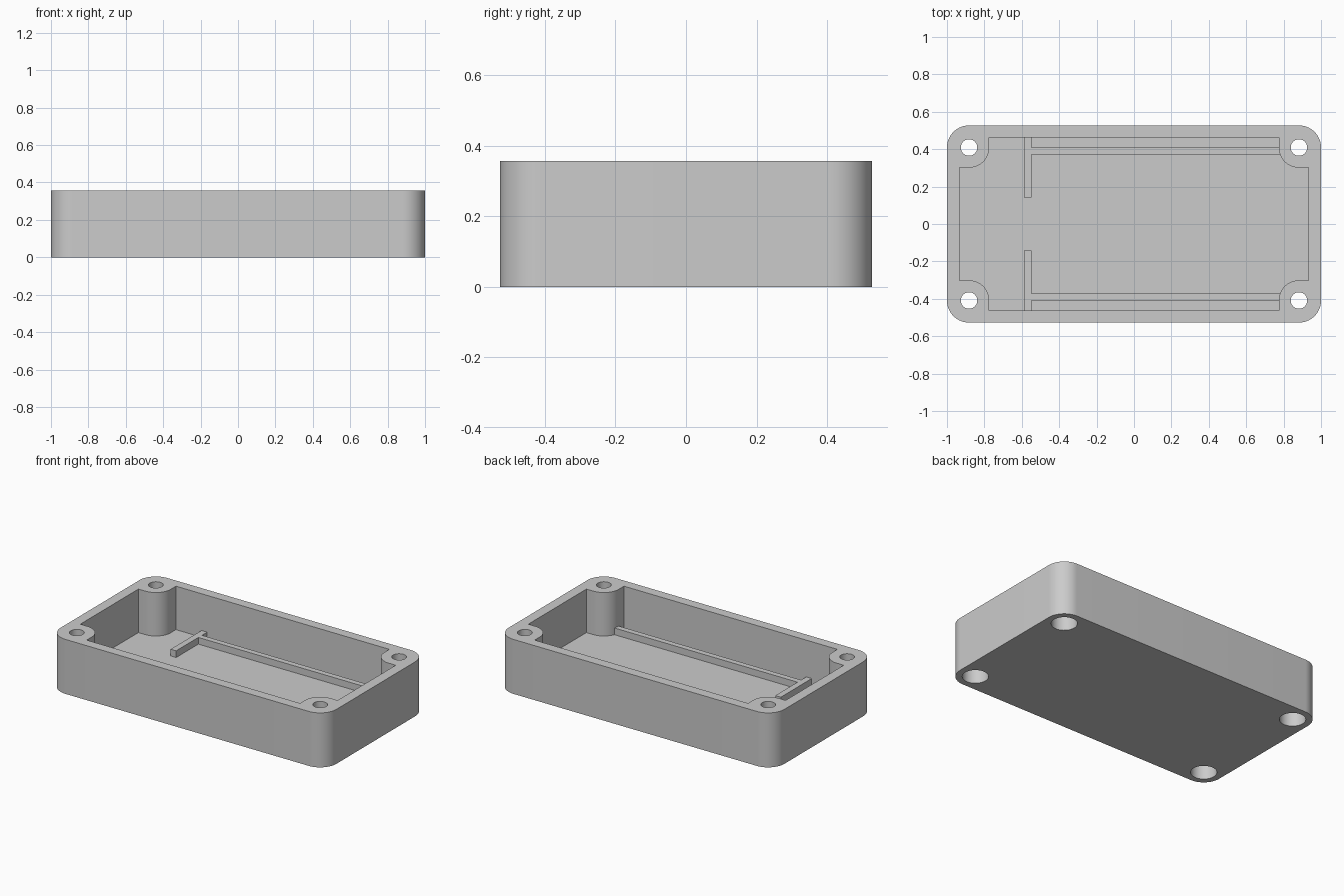
import bpy
import bmesh
from math import cos, sin, radians

if "Cube" in bpy.data.objects:
    bpy.data.objects.remove(bpy.data.objects["Cube"], do_unlink=True)

HEIGHT, FLOOR, RIB_TOP = 0.357, 0.072, 0.116
HALF_X, HALF_Y = 1.0, 0.527          # outer half size
IN_X, IN_Y = 0.933, 0.4625           # cavity half size
HOLE_X, HOLE_Y = 0.882, 0.409        # screw positions
CORNER_R, BOSS_R, HOLE_R, HEAD_R = 0.118, 0.108, 0.044, 0.078
HEAD_DEPTH = 0.18

grey = bpy.data.materials.new("grey plastic")
grey.use_nodes = True
grey.diffuse_color = (0.6, 0.6, 0.6, 1)
grey.node_tree.nodes["Principled BSDF"].inputs["Base Color"].default_value = (0.6, 0.6, 0.6, 1)


def arc(cx, cy, r, start, end, steps=16):
    angles = [radians(start + (end - start) * i / steps) for i in range(steps + 1)]
    return [(cx + r * cos(a), cy + r * sin(a)) for a in angles]


def four_corners(quarter):
    """Mirror the points of the +x +y corner into a closed outline."""
    outline = []
    for sx, sy in ((1, 1), (-1, 1), (-1, -1), (1, -1)):
        pts = quarter if sx == sy else quarter[::-1]
        outline += [(x * sx, y * sy) for x, y in pts]
    return outline


def prism(name, outline, z0, z1):
    bm = bmesh.new()
    face = bm.faces.new([bm.verts.new((x, y, z0)) for x, y in outline])
    top = bmesh.ops.extrude_face_region(bm, geom=[face])["geom"]
    verts = [v for v in top if isinstance(v, bmesh.types.BMVert)]
    bmesh.ops.translate(bm, verts=verts, vec=(0, 0, z1 - z0))
    bmesh.ops.recalc_face_normals(bm, faces=bm.faces)
    mesh = bpy.data.meshes.new(name)
    bm.to_mesh(mesh)
    bm.free()
    mesh.materials.append(grey)
    obj = bpy.data.objects.new(name, mesh)
    bpy.context.collection.objects.link(obj)
    return obj


def box(name, x0, x1, y0, y1, z0, z1):
    return prism(name, [(x0, y0), (x1, y0), (x1, y1), (x0, y1)], z0, z1)


def activate(obj):
    bpy.ops.object.select_all(action="DESELECT")
    obj.select_set(True)
    bpy.context.view_layer.objects.active = obj


def cut(target, cutter):
    cutter.hide_render = True
    mod = target.modifiers.new("cut", "BOOLEAN")
    mod.operation, mod.solver, mod.object = "DIFFERENCE", "EXACT", cutter
    activate(target)
    bpy.ops.object.modifier_apply(modifier=mod.name)
    bpy.data.objects.remove(cutter, do_unlink=True)


# Rounded outer block
shell = prism("case_shell", four_corners(
    arc(HALF_X - CORNER_R, HALF_Y - CORNER_R, CORNER_R, 0, 90)), 0, HEIGHT)

# Cavity that leaves a rounded screw boss in each corner
cavity_quarter = ([(IN_X, HOLE_Y - BOSS_R)]
                  + arc(HOLE_X, HOLE_Y, BOSS_R, 270, 180)
                  + [(HOLE_X - BOSS_R, IN_Y)])
cut(shell, prism("cavity_cutter", four_corners(cavity_quarter), FLOOR, HEIGHT + 0.1))

# Screw holes with wide head recesses underneath
for sx in (-1, 1):
    for sy in (-1, 1):
        x, y = sx * HOLE_X, sy * HOLE_Y
        cut(shell, prism("head_cutter", arc(x, y, HEAD_R, 0, 360, 48)[:-1], -0.1, HEAD_DEPTH))
        cut(shell, prism("hole_cutter", arc(x, y, HOLE_R, 0, 360, 48)[:-1], 0.1, HEIGHT + 0.1))

activate(shell)
bpy.ops.object.shade_smooth_by_angle(angle=radians(30))

# Cross ribs and long rails on the floor, one pair per side
for side, s in (("front", -1), ("back", 1)):
    cross = sorted((s * 0.142, s * (IN_Y + 0.01)))
    rail = sorted((s * 0.372, s * 0.409))
    box(side + "_cross_rib", -0.588, -0.548, *cross, FLOOR - 0.01, RIB_TOP)
    box(side + "_rail", -0.548, 0.79, *rail, FLOOR - 0.01, RIB_TOP)
